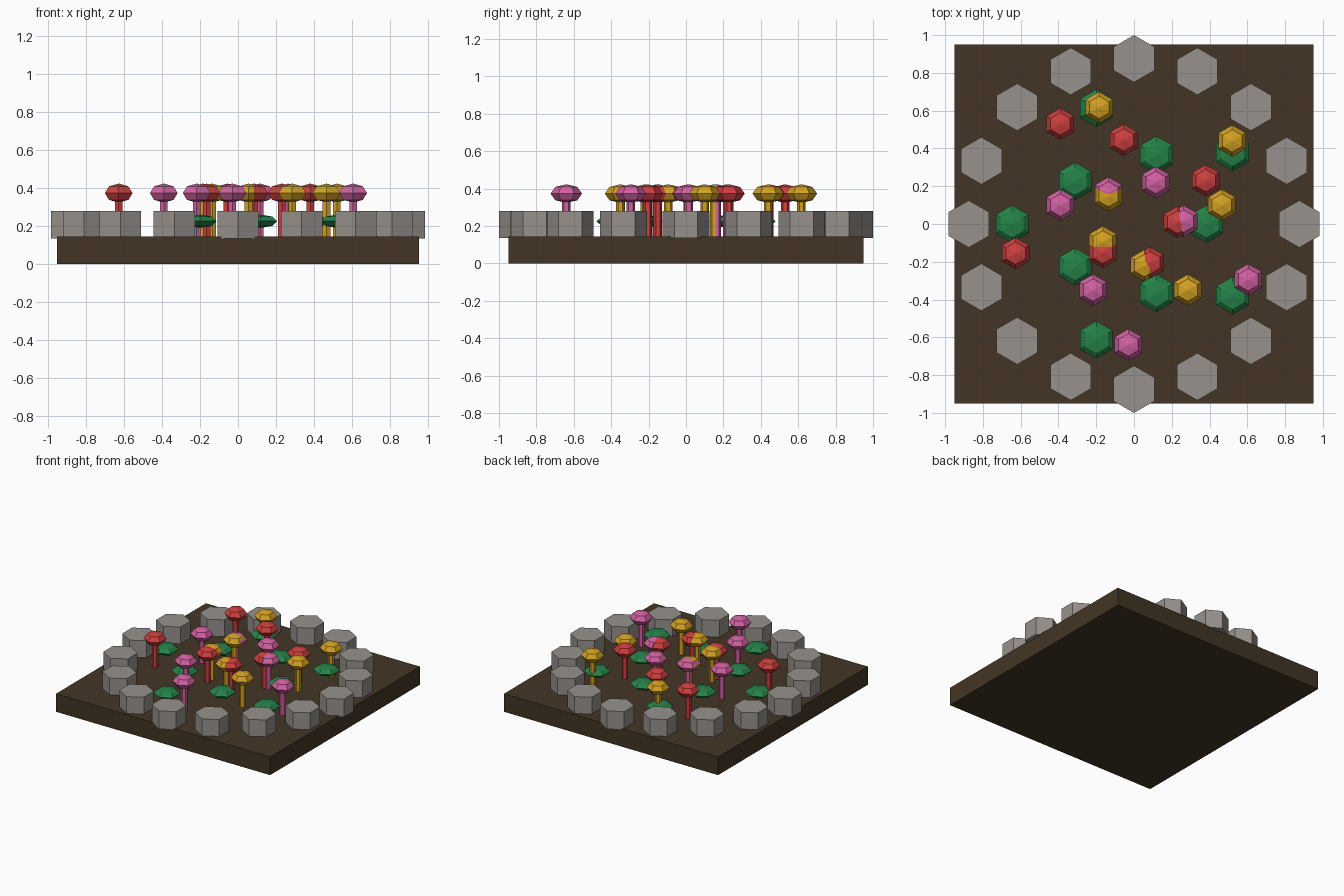
import bpy, bmesh, math

if "Cube" in bpy.data.objects:
    bpy.data.objects.remove(bpy.data.objects["Cube"])


def material(name, rgb):
    m = bpy.data.materials.new(name)
    m.diffuse_color = (*rgb, 1)
    m.use_nodes = True
    m.node_tree.nodes["Principled BSDF"].inputs["Base Color"].default_value = m.diffuse_color
    return m


SOIL = material("dark_soil", (0.055, 0.036, 0.018))
STONE = material("grey_stone", (0.31, 0.285, 0.265))
LEAF = material("leaf_green", (0.018, 0.225, 0.065))
RED = material("petal_red", (0.62, 0.05, 0.05))
YELLOW = material("petal_yellow", (0.66, 0.36, 0.016))
PINK = material("petal_pink", (0.65, 0.12, 0.36))


def finish(name, bm, mat):
    mesh = bpy.data.meshes.new(name)
    bmesh.ops.recalc_face_normals(bm, faces=bm.faces)
    bm.to_mesh(mesh)
    bm.free()
    mesh.materials.append(mat)
    return mesh


def hex_lathe(bm, profile):
    """Six-sided solid from (radius, z) pairs, corners pointing along y."""
    rings = []
    for r, z in profile:
        if r == 0:
            rings.append([bm.verts.new((0, 0, z))] * 6)
        else:
            angles = [math.pi / 2 + k * math.pi / 3 for k in range(6)]
            rings.append([bm.verts.new((r * math.cos(a), r * math.sin(a), z)) for a in angles])
    for low, high in zip(rings, rings[1:]):
        for k in range(6):
            n = (k + 1) % 6
            corners = list(dict.fromkeys((low[k], low[n], high[n], high[k])))
            bm.faces.new(corners)
    for ring, (r, z) in ((rings[0], profile[0]), (rings[-1], profile[-1])):
        if r:
            bm.faces.new(ring)


def ball_profile(radius, half_height, z):
    steps = [-math.pi / 2 + i * math.pi / 4 for i in range(5)]
    return [(0 if abs(a) > 1.5 else radius * math.cos(a), z + half_height * math.sin(a))
            for a in steps]


def place(name, mesh, x, y):
    ob = bpy.data.objects.new(name, mesh)
    ob.location = (x, y, 0)
    bpy.context.collection.objects.link(ob)


def polar(r, degrees):
    a = math.radians(degrees)
    return r * math.cos(a), r * math.sin(a)


# Square soil bed
bm = bmesh.new()
bmesh.ops.create_cube(bm, size=1)
for v in bm.verts:
    v.co = (v.co.x * 1.9, v.co.y * 1.9, (v.co.z + 0.5) * 0.145)
place("soil_bed", finish("soil_bed", bm, SOIL), 0, 0)

# Ring of border stones
bm = bmesh.new()
hex_lathe(bm, [(0.125, 0.135), (0.125, 0.28)])
stone = finish("border_stone", bm, STONE)
for k in range(16):
    place("border_stone", stone, *polar(0.875, k * 22.5))

# Leaf clumps on two alternating circles
bm = bmesh.new()
hex_lathe(bm, ball_profile(0.1, 0.035, 0.225))
leaf = finish("leaf_clump", bm, LEAF)
for k in range(10):
    place("leaf_clump", leaf, *polar(0.645 if k % 2 else 0.385, k * 36))

# Flowers: thin stem and faceted bloom in one colour
beds = {
    "red": (RED, [(-0.39, 0.53), (-0.055, 0.445), (0.38, 0.23), (0.23, 0.01),
                  (-0.627, -0.155), (-0.165, -0.15), (0.085, -0.205)]),
    "yellow": (YELLOW, [(-0.185, 0.617), (0.52, 0.44), (0.465, 0.1), (-0.135, 0.15),
                        (-0.165, -0.095), (0.055, -0.22), (0.285, -0.35)]),
    "pink": (PINK, [(0.115, 0.22), (-0.135, 0.165), (-0.39, 0.1), (0.263, 0.015),
                    (-0.217, -0.35), (-0.03, -0.64), (0.605, -0.295)]),
}
for colour, (mat, spots) in beds.items():
    bm = bmesh.new()
    hex_lathe(bm, [(0.023, 0.14), (0.023, 0.345)])
    stem = finish(colour + "_stem", bm, mat)
    bm = bmesh.new()
    hex_lathe(bm, ball_profile(0.084, 0.05, 0.373))
    bloom = finish(colour + "_bloom", bm, mat)
    for x, y in spots:
        place(colour + "_stem", stem, x, y)
        place(colour + "_bloom", bloom, x, y)
